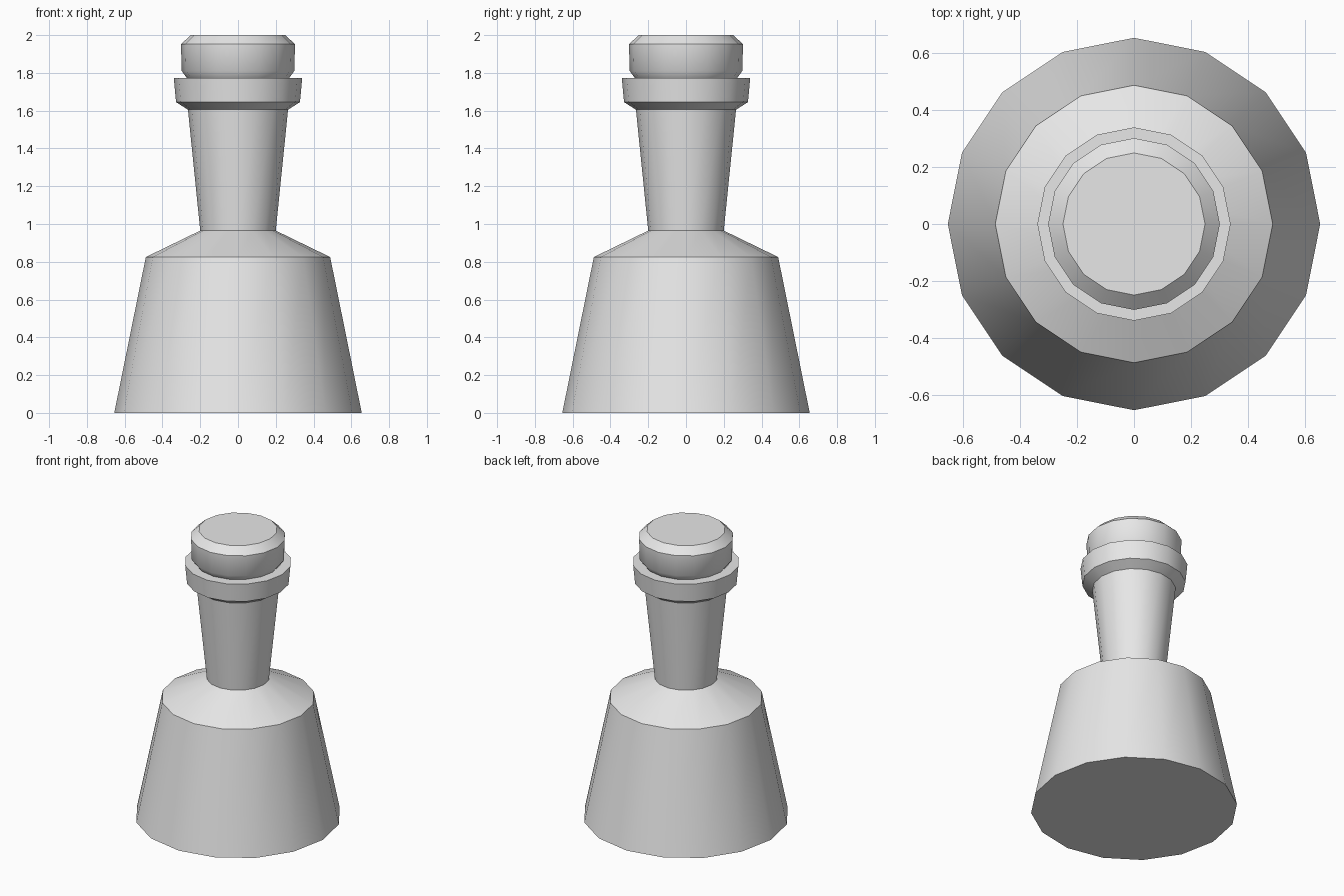
import bpy
import bmesh
from math import cos, sin, tau, radians

SIDES = 16

cube = bpy.data.objects.get("Cube")
if cube:
    bpy.data.objects.remove(cube, do_unlink=True)

grey = bpy.data.materials.new("light_grey")
grey.use_nodes = True
colour = (0.8, 0.8, 0.8, 1)
grey.diffuse_color = colour
grey.node_tree.nodes["Principled BSDF"].inputs["Base Color"].default_value = colour


def turned(name, profile):
    """Revolve (radius, height) points into a closed, capped solid."""
    bm = bmesh.new()
    rings = [[bm.verts.new((r * cos(tau * i / SIDES), r * sin(tau * i / SIDES), z))
              for i in range(SIDES)] for r, z in profile]
    for low, high in zip(rings, rings[1:]):
        for i in range(SIDES):
            j = (i + 1) % SIDES
            bm.faces.new((low[i], low[j], high[j], high[i]))
    bm.faces.new(rings[0][::-1])
    bm.faces.new(rings[-1])
    mesh = bpy.data.meshes.new(name)
    bm.to_mesh(mesh)
    bm.free()
    mesh.materials.append(grey)
    obj = bpy.data.objects.new(name, mesh)
    bpy.context.collection.objects.link(obj)
    bpy.ops.object.select_all(action="DESELECT")
    obj.select_set(True)
    bpy.context.view_layer.objects.active = obj
    bpy.ops.object.shade_smooth_by_angle(angle=radians(40))
    return obj


# Tapered flask with sloped shoulder, flared neck and collar
turned("bottle", [(0.655, 0), (0.488, 0.825), (0.2, 0.965), (0.265, 1.605),
                  (0.328, 1.645), (0.34, 1.772)])

# Bevelled stopper seated on the collar
turned("stopper", [(0.27, 1.772), (0.298, 1.81), (0.302, 1.952), (0.25, 2.0)])
